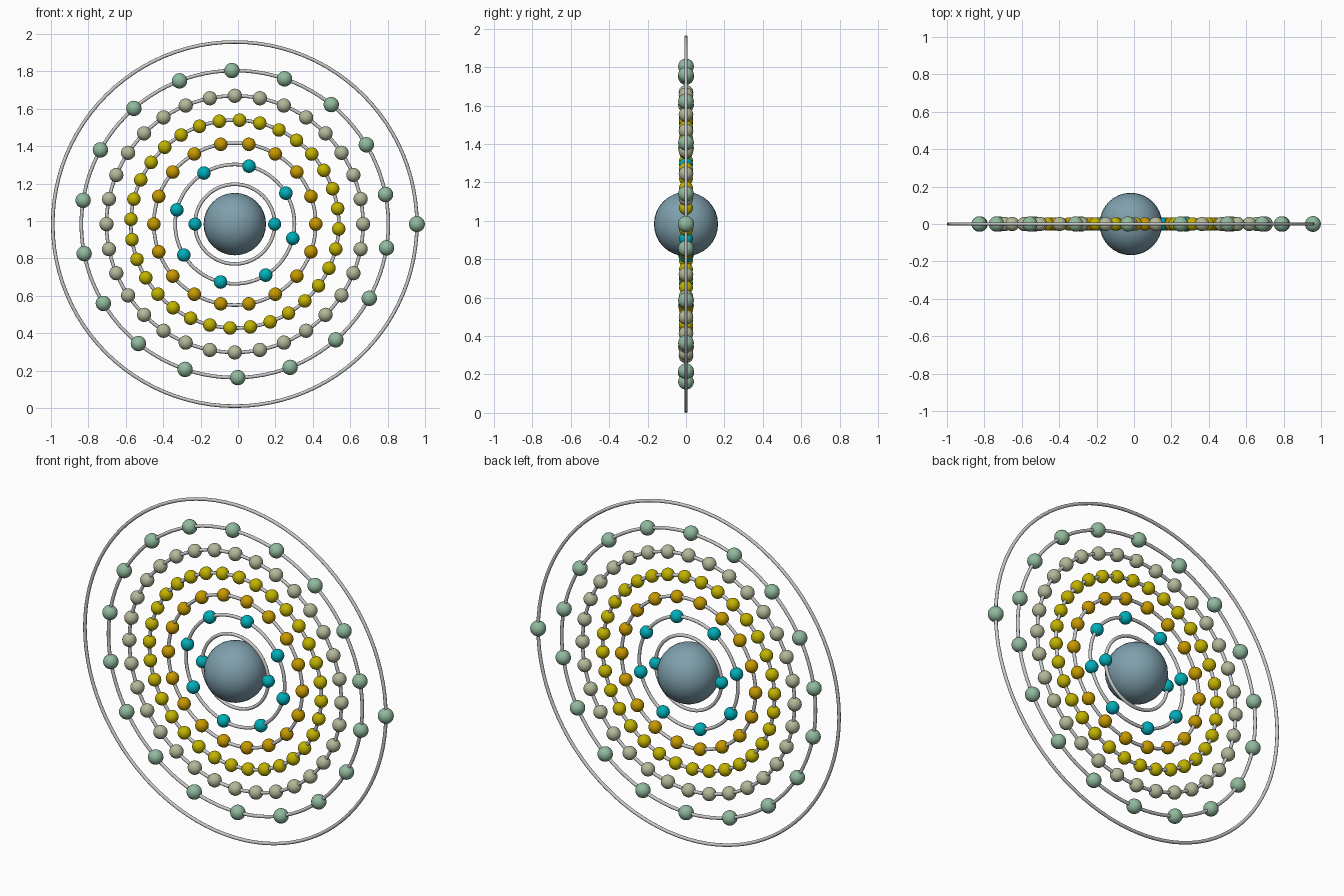
import bpy
import bmesh
from math import radians, cos, sin, pi
from mathutils import Matrix, Vector

if "Cube" in bpy.data.objects:
    bpy.data.objects.remove(bpy.data.objects["Cube"])

CENTRE = Vector((-0.017, 0.0, 0.983))


def material(name, rgb):
    mat = bpy.data.materials.new(name)
    mat.diffuse_color = (*rgb, 1.0)
    mat.use_nodes = True
    mat.node_tree.nodes["Principled BSDF"].inputs["Base Color"].default_value = mat.diffuse_color
    return mat


def smooth(obj):
    for poly in obj.data.polygons:
        poly.use_smooth = True


def make_ring(name, radius):
    bpy.ops.mesh.primitive_torus_add(
        major_radius=radius, minor_radius=0.0095, major_segments=96,
        minor_segments=10, location=CENTRE, rotation=(pi / 2, 0, 0))
    bpy.context.object.name = name
    smooth(bpy.context.object)


def make_electrons(name, radius, count, offset, size, mat):
    bm = bmesh.new()
    for i in range(count):
        a = radians(offset) + 2 * pi * i / count
        pos = Vector((radius * cos(a), 0, radius * sin(a)))
        bmesh.ops.create_uvsphere(bm, u_segments=24, v_segments=14, radius=size,
                                  matrix=Matrix.Translation(pos))
    mesh = bpy.data.meshes.new(name)
    bm.to_mesh(mesh)
    bm.free()
    obj = bpy.data.objects.new(name, mesh)
    obj.location = CENTRE
    bpy.context.collection.objects.link(obj)
    mesh.materials.append(mat)
    smooth(obj)


# Nucleus
bpy.ops.mesh.primitive_uv_sphere_add(segments=32, ring_count=16, radius=0.167,
                                     location=CENTRE)
nucleus = bpy.context.object
nucleus.name = "nucleus"
nucleus.data.materials.append(material("nucleus_blue", (0.21, 0.35, 0.42)))
smooth(nucleus)

cyan = material("cyan", (0.0, 0.42, 0.48))
gold = material("gold", (0.57, 0.32, 0.0))
yellow = material("yellow", (0.54, 0.45, 0.0))
beige = material("beige", (0.45, 0.48, 0.32))
green = material("green", (0.28, 0.49, 0.34))

# Shells: ring radius, electron count, start angle, electron size, material
shells = [
    (0.213, 2, 0.0, 0.035, cyan),
    (0.319, 8, 31.2, 0.036, cyan),
    (0.433, 18, 0.0, 0.036, gold),
    (0.556, 32, 8.6, 0.036, yellow),
    (0.686, 32, 0.0, 0.038, beige),
    (0.821, 18, 11.1, 0.041, green),
    (0.9735, 1, 0.0, 0.0425, green),
]
for n, (radius, count, offset, size, mat) in enumerate(shells, 1):
    make_ring(f"orbit_ring_{n}", radius)
    make_electrons(f"electrons_{n}", radius, count, offset, size, mat)
